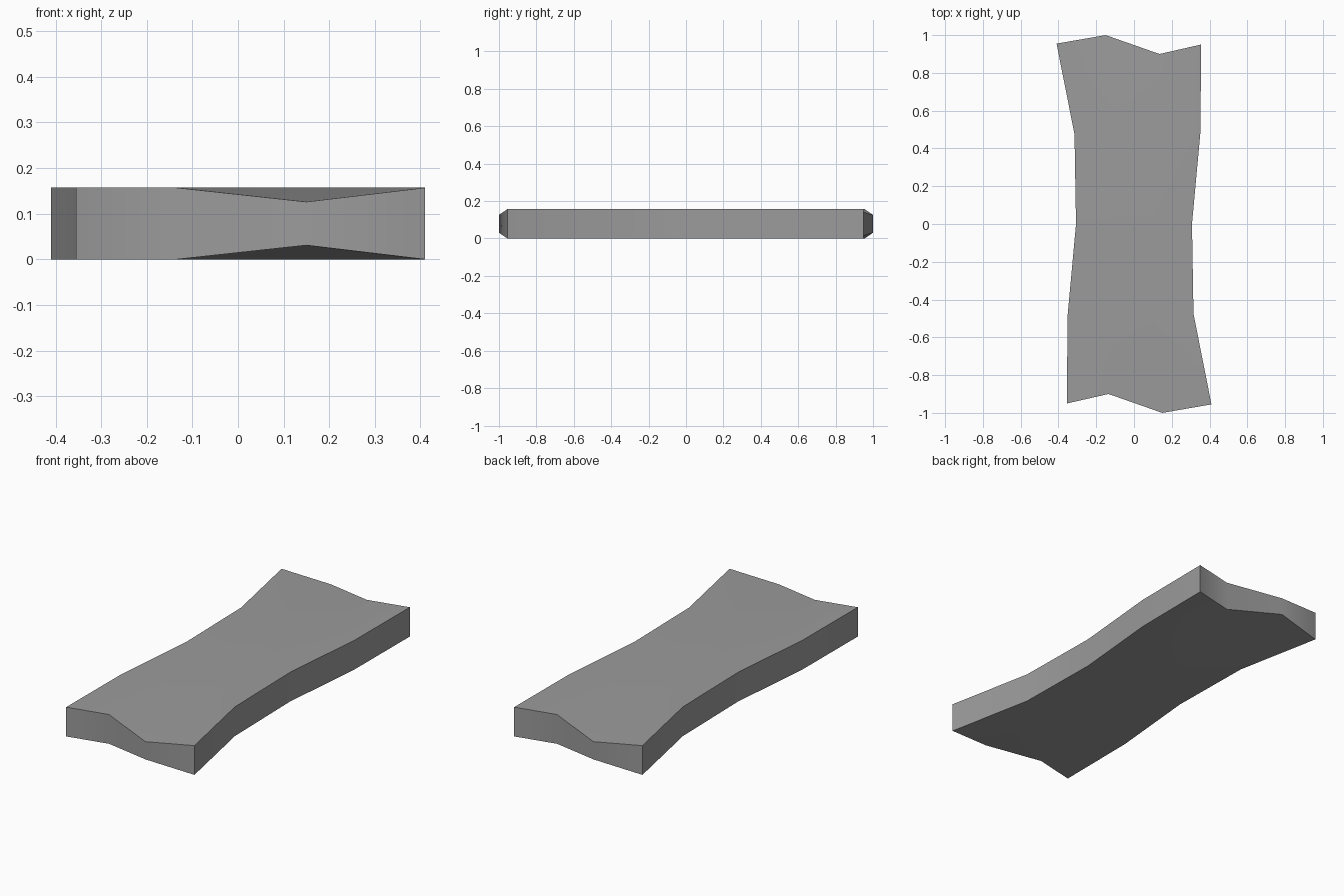
import bpy
import bmesh
import math

HEIGHT = 0.157
TIP_INSET = 0.031

cube = bpy.data.objects.get("Cube")
if cube:
    bpy.data.objects.remove(cube, do_unlink=True)

# Material
grey = bpy.data.materials.new("plain grey")
grey.use_nodes = True
colour = (0.33, 0.33, 0.33, 1)
grey.diffuse_color = colour
grey.node_tree.nodes["Principled BSDF"].inputs["Base Color"].default_value = colour

# Plan rows of the front half: four points across each
front_end = [(-0.355, -0.95), (-0.135, -0.90), (0.15, -1.0), (0.41, -0.955)]


def straight_row(start, end):
    return [tuple(a + (b - a) * i / 3 for a, b in zip(start, end)) for i in range(4)]


def half_turn(row):
    return [(-x, -y) for x, y in reversed(row)]


front_row = straight_row((-0.352, -0.49), (0.315, -0.475))
middle = straight_row((-0.307, 0), (0.307, 0))
rows = [front_end, front_row, middle, half_turn(front_row), half_turn(front_end)]

# Wavy slab, thinned towards the projecting point at each end
bm = bmesh.new()
grid = []
for row in rows:
    line = []
    for x, y in row:
        inset = TIP_INSET if abs(y) > 0.99 else 0
        line.append((bm.verts.new((x, y, inset)), bm.verts.new((x, y, HEIGHT - inset))))
    grid.append(line)

for lower, upper in zip(grid, grid[1:]):
    for i in range(3):
        a, b, c, d = lower[i], lower[i + 1], upper[i + 1], upper[i]
        bm.faces.new([v[1] for v in (a, b, c, d)])
        bm.faces.new([v[0] for v in (d, c, b, a)])

# Walls around the outline
outline = grid[0] + [r[-1] for r in grid[1:-1]] + grid[-1][::-1] + [r[0] for r in grid[-2:0:-1]]
for a, b in zip(outline, outline[1:] + outline[:1]):
    bm.faces.new((a[0], b[0], b[1], a[1]))
bmesh.ops.recalc_face_normals(bm, faces=bm.faces)

mesh = bpy.data.meshes.new("wavy_plank")
bm.to_mesh(mesh)
bm.free()
mesh.materials.append(grey)
plank = bpy.data.objects.new("wavy_plank", mesh)
bpy.context.collection.objects.link(plank)
bpy.context.view_layer.objects.active = plank
plank.select_set(True)
bpy.ops.object.shade_smooth_by_angle(angle=math.radians(40))
